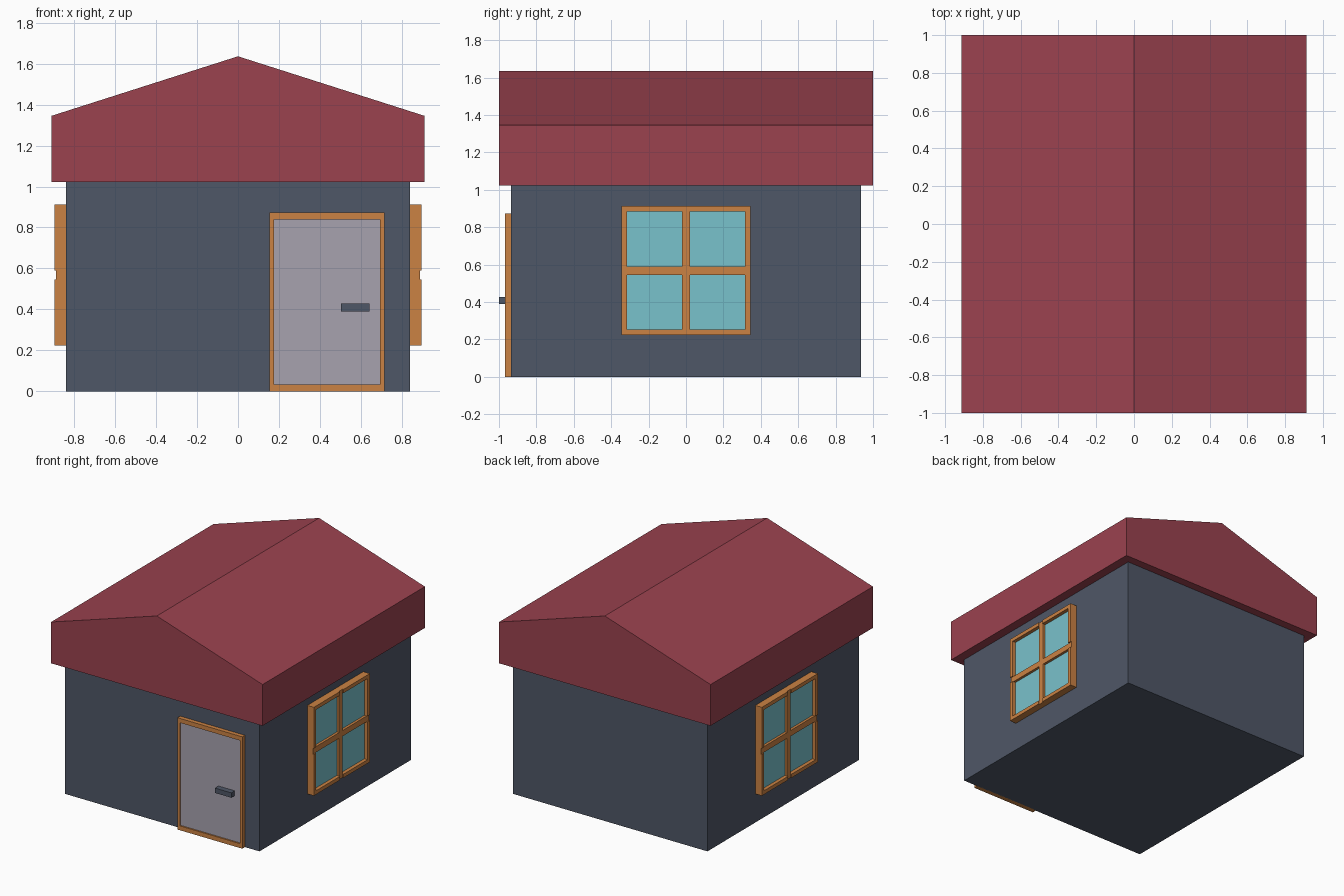
import bpy

if "Cube" in bpy.data.objects:
    bpy.data.objects.remove(bpy.data.objects["Cube"])


def material(name, rgb):
    """Flat colour given as sRGB 0-255, stored as linear."""
    lin = [((c / 255 + 0.055) / 1.055) ** 2.4 for c in rgb]
    m = bpy.data.materials.new(name)
    m.diffuse_color = (*lin, 1.0)
    m.use_nodes = True
    m.node_tree.nodes["Principled BSDF"].inputs["Base Color"].default_value = m.diffuse_color
    return m


ROOF = material("roof_red", (155, 66, 79))
WALL = material("slate_grey", (79, 87, 103))
WOOD = material("orange_wood", (203, 130, 67))
DOOR = material("pale_lilac", (167, 162, 175))
GLASS = material("window_blue", (121, 194, 204))


def add_mesh(name, verts, faces, mat):
    mesh = bpy.data.meshes.new(name)
    mesh.from_pydata(verts, [], faces)
    mesh.materials.append(mat)
    ob = bpy.data.objects.new(name, mesh)
    bpy.context.collection.objects.link(ob)
    return ob


def boxes(name, ranges, mat):
    """One object from axis-aligned boxes, each (x0, x1, y0, y1, z0, z1)."""
    verts, faces = [], []
    for r in ranges:
        b = len(verts)
        (x0, x1), (y0, y1), (z0, z1) = (sorted(r[i:i + 2]) for i in (0, 2, 4))
        for z in (z0, z1):
            verts += [(x0, y0, z), (x1, y0, z), (x1, y1, z), (x0, y1, z)]
        faces += [(b + 3, b + 2, b + 1, b), (b + 4, b + 5, b + 6, b + 7)]
        for i in range(4):
            j = (i + 1) % 4
            faces.append((b + i, b + j, b + j + 4, b + i + 4))
    return add_mesh(name, verts, faces, mat)


# House body
boxes("walls", [(-0.84, 0.84, -0.935, 0.935, 0, 1.03)], WALL)

# Gabled roof: five-sided profile extruded along y
profile = [(-0.912, 1.023), (0.912, 1.023), (0.912, 1.345), (0, 1.636), (-0.912, 1.345)]
n = len(profile)
add_mesh("roof",
         [(x, y, z) for y in (-1, 1) for x, z in profile],
         [tuple(range(n)), tuple(reversed(range(n, 2 * n)))]
         + [(i, i + n, (i + 1) % n + n, (i + 1) % n) for i in range(n)],
         ROOF)

# Door with frame and handle
x0, x1, top = 0.155, 0.715, 0.872
side, bar = 0.021, 0.034
back, front = -0.93, -0.968
boxes("door_frame", [
    (x0, x0 + side, back, front, 0, top),
    (x1 - side, x1, back, front, 0, top),
    (x0 + side, x1 - side, back, front, 0, bar),
    (x0 + side, x1 - side, back, front, top - bar, top)], WOOD)
boxes("door_panel", [(x0 + side, x1 - side, back, -0.957, bar, top - bar)], DOOR)
boxes("door_handle", [(0.502, 0.642, -0.955, -1.0, 0.39, 0.428)], WALL)

# Windows on both side walls: frame corners, slightly recessed cross bars, glass
half, t, c = 0.345, 0.029, 0.0225
zc = 0.568
for s, label in ((1, "right"), (-1, "left")):
    inner, outer, cross = s * 0.835, s * 0.896, s * 0.888
    parts = []
    for a in (-1, 1):
        for b in (-1, 1):
            parts.append((inner, outer, a * (half - t), a * half, zc + b * c, zc + b * half))
            parts.append((inner, outer, a * c, a * (half - t),
                          zc + b * (half - t), zc + b * half))
    boxes(label + "_window_frame", parts, WOOD)
    boxes(label + "_window_bars", [
        (inner, cross, -half, half, zc - c, zc + c),
        (inner, cross, -c, c, zc + c, zc + half),
        (inner, cross, -c, c, zc - half, zc - c)], WOOD)
    boxes(label + "_window_glass",
          [(inner, s * 0.868, -half + t, half - t, zc - half + t, zc + half - t)], GLASS)
